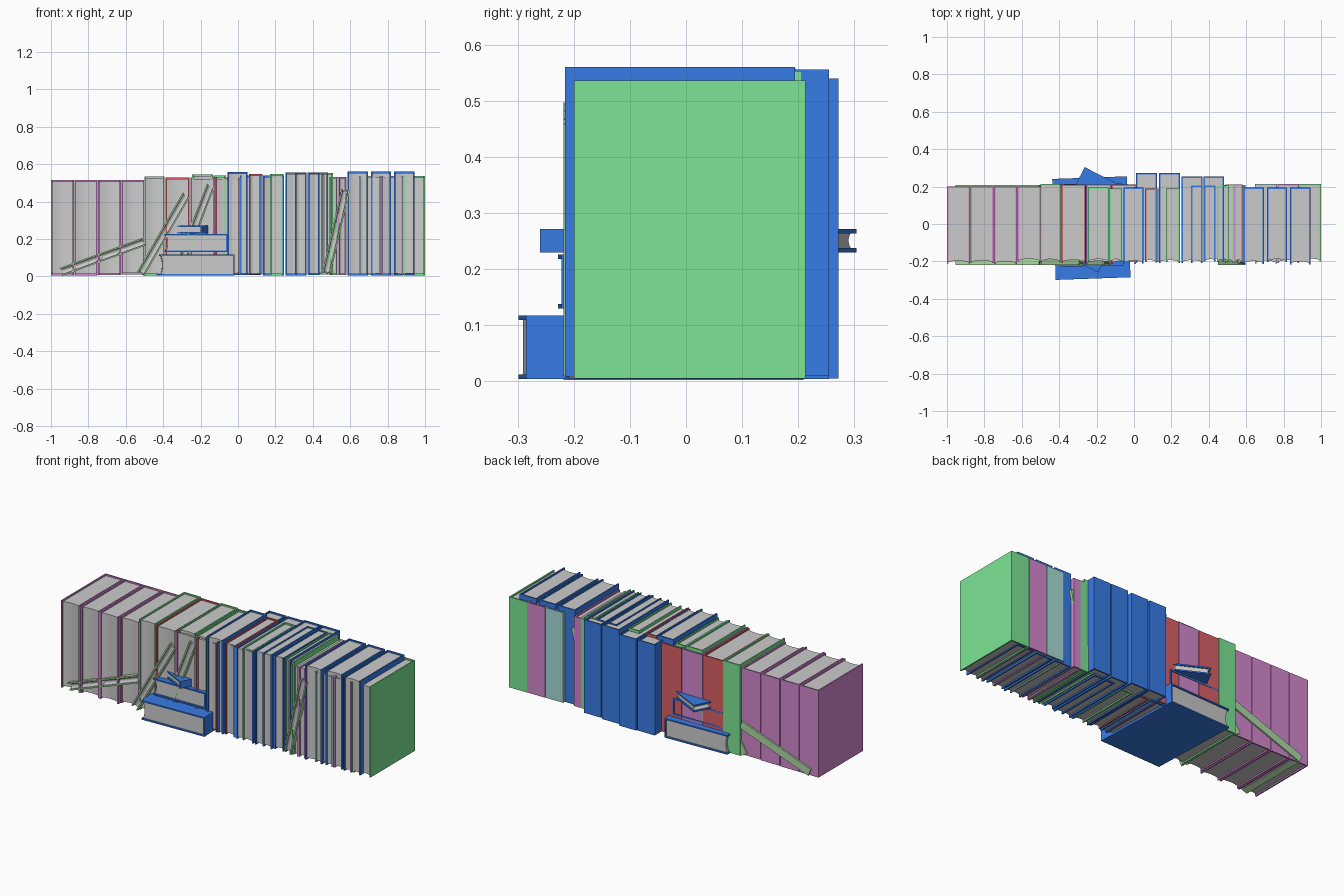
import bpy, bmesh, math, random
from mathutils import Matrix

if "Cube" in bpy.data.objects:
    bpy.data.objects.remove(bpy.data.objects["Cube"])

random.seed(4)
COLORS = {
    "blue": (0.04, 0.2, 0.8, 1), "green": (0.2, 0.78, 0.3, 1),
    "magenta": (0.66, 0.25, 0.63, 1), "red": (0.7, 0.12, 0.13, 1),
    "teal": (0.38, 0.72, 0.68, 1), "moss": (0.42, 0.7, 0.37, 1),
}
MATS = {}
for key, col in COLORS.items():
    MATS[key] = bpy.data.materials.new(key + "_cover")
    MATS[key].diffuse_color = col


def prism(name, pts, z0, z1, matrix, mat=None):
    """Extrude an outline in local z and add it as an object."""
    bm = bmesh.new()
    f = bm.faces.new([bm.verts.new((x, y, z0)) for x, y in pts])
    r = bmesh.ops.extrude_face_region(bm, geom=[f])
    top = [v for v in r["geom"] if isinstance(v, bmesh.types.BMVert)]
    bmesh.ops.translate(bm, verts=top, vec=(0, 0, z1 - z0))
    bmesh.ops.recalc_face_normals(bm, faces=bm.faces)
    me = bpy.data.meshes.new(name)
    bm.to_mesh(me)
    bm.free()
    ob = bpy.data.objects.new(name, me)
    ob.matrix_world = matrix
    if mat:
        me.materials.append(mat)
    bpy.context.collection.objects.link(ob)


def book(name, t, d, h, color, matrix):
    """Local frame: thickness x 0..t, fore-edge at y 0, spine at y d, height z 0..h."""
    b = 0.008
    # folded cover: two boards and a spine
    prism(name + "_cover", [(0, 0), (b, 0), (b, d - b), (t - b, d - b), (t - b, 0), (t, 0), (t, d), (0, d)],
          0, h, matrix, MATS[color])
    # page block with hollowed fore-edge
    pts = [(t - b, d - b), (b, d - b)]
    for i in range(7):
        u = i / 6
        pts.append((b + (t - 2 * b) * u, b + b * math.sin(math.pi * u)))
    prism(name + "_pages", pts, b, h - b, matrix)


# runs of upright books: first x, pitch, width, spine y, top z, colours in order
RUNS = [
    (-1.0, .126, .122, .2, .515, "magenta magenta magenta magenta"),
    (-.5, .11, .108, .215, .535, "green"),
    (-.388, .134, .13, .212, .53, "red magenta red"),
    (-.245, .115, .11, .195, .545, "green"),
    (-.13, .115, .065, .19, .54, "green"),
    (-.055, .112, .105, .195, .558, "blue"),
    (.058, .112, .072, .19, .547, "red green"),
    (.012, .121, .112, .272, .54, "blue blue"),
    (.255, .117, .11, .255, .556, "blue blue"),
    (.305, .07, .062, .207, .553, "blue blue green"),
    (.49, .045, .045, .21, .532, "green magenta"),
    (.585, .125, .109, .194, .56, "blue blue blue"),
    (.648, .118, .116, .213, .536, "teal magenta green"),
]
n = 0
for x, pitch, width, back, top, names in RUNS:
    for i, c in enumerate(names.split()):
        n += 1
        front = -.208 + random.uniform(-.008, .008)
        low = random.uniform(.004, .011)
        book(f"upright_book_{n}", width, back - front, top - low, c,
             Matrix.Translation((x + i * pitch, front, low)))

# thin leaning books: x, z of lower left corner, lean from vertical, height
for i, (x, z, lean, h) in enumerate([(-.955, .045, 70, .475), (-.54, .025, 30, .49),
                                     (-.345, .03, 21, .5), (.45, .02, 13, .46)]):
    m = Matrix.Translation((x, -.218, z)) @ Matrix.Rotation(math.radians(lean), 4, "Y")
    book(f"leaning_book_{i + 1}", .045, .427, h, "moss", m)

# flat stack with spines to the right: y, bottom z, length x, length y, thickness, turn
FLAT = Matrix.Rotation(math.radians(-120), 4, (1, 1, 1))
for i, (y, z, lx, ly, t, turn) in enumerate([(-.022, .004, .4, .54, .113, 2),
                                             (-.005, .13, .335, .44, .096, 1),
                                             (.022, .23, .32, .47, .042, -27)]):
    m = (Matrix.Translation((-.228, y, z)) @ Matrix.Rotation(math.radians(turn), 4, "Z")
         @ Matrix.Translation((-lx / 2, -ly / 2, 0)) @ FLAT)
    book(f"stacked_book_{i + 1}", t, lx, ly, "blue", m)

for m in bpy.data.materials:
    if m.users and not m.is_grease_pencil:
        m.use_nodes = True
        m.node_tree.nodes["Principled BSDF"].inputs["Base Color"].default_value = m.diffuse_color
